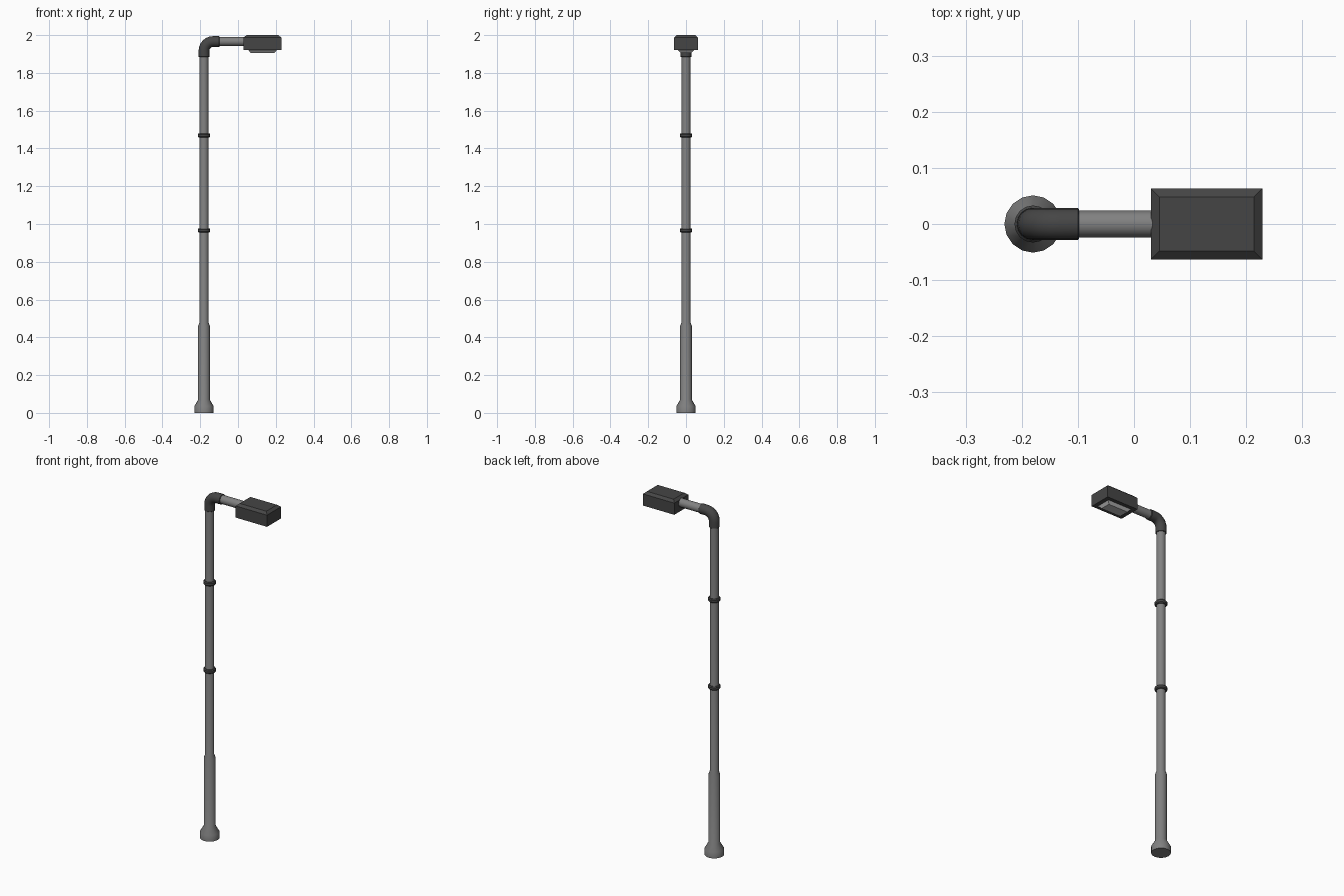
import bpy, bmesh, math
from mathutils import Vector, Matrix

if "Cube" in bpy.data.objects:
    bpy.data.objects.remove(bpy.data.objects["Cube"])

SIDES = 16
POLE_X = -0.18
ARM_Z = 1.966


def material(name, value):
    m = bpy.data.materials.new(name)
    m.diffuse_color = (value, value, value, 1)
    m.use_nodes = True
    m.node_tree.nodes["Principled BSDF"].inputs["Base Color"].default_value = m.diffuse_color
    return m


DARK = material("dark_metal", 0.06)
MID = material("grey_metal", 0.22)
PALE = material("lens_grey", 0.5)


def finish(name, bm, mat, smooth=True):
    bmesh.ops.recalc_face_normals(bm, faces=bm.faces)
    mesh = bpy.data.meshes.new(name)
    bm.to_mesh(mesh)
    bm.free()
    mesh.materials.append(mat)
    ob = bpy.data.objects.new(name, mesh)
    bpy.context.collection.objects.link(ob)
    if smooth:
        bpy.ops.object.select_all(action='DESELECT')
        ob.select_set(True)
        bpy.context.view_layer.objects.active = ob
        bpy.ops.object.shade_smooth_by_angle(angle=math.radians(30))
    return ob


def tube(name, stations, mat):
    """Loft rings given as (x, z, radius, tilt); tilt 0 points up, 90 along +x."""
    bm = bmesh.new()
    rings = []
    for x, z, r, tilt in stations:
        rot = Matrix.Rotation(math.radians(tilt), 3, 'Y')
        ring = []
        for i in range(SIDES):
            a = math.tau * i / SIDES
            p = rot @ Vector((r * math.cos(a), r * math.sin(a), 0))
            ring.append(bm.verts.new(p + Vector((x, 0, z))))
        rings.append(ring)
    for a, b in zip(rings, rings[1:]):
        for i in range(SIDES):
            j = (i + 1) % SIDES
            bm.faces.new((a[i], a[j], b[j], b[i]))
    bm.faces.new(rings[0])
    bm.faces.new(rings[-1])
    return finish(name, bm, mat)


def stacked_box(name, layers, mat):
    """Loft rectangles given as (z, x0, x1, half_y)."""
    bm = bmesh.new()
    rings = [[bm.verts.new(c) for c in ((x0, -h, z), (x1, -h, z), (x1, h, z), (x0, h, z))]
             for z, x0, x1, h in layers]
    for a, b in zip(rings, rings[1:]):
        for i in range(4):
            j = (i + 1) % 4
            bm.faces.new((a[i], a[j], b[j], b[i]))
    bm.faces.new(rings[0])
    bm.faces.new(rings[-1])
    return finish(name, bm, mat, smooth=False)


# Pole with flared foot and thicker lower section
pole = [(0, 0.051), (0.035, 0.051), (0.07, 0.031), (0.46, 0.031), (0.48, 0.024), (1.9, 0.024)]
tube("pole", [(POLE_X, z, r, 0) for z, r in pole], MID)

# Clamp rings
for i, zc in enumerate((0.966, 1.469)):
    prof = [(-0.011, 0.024), (-0.011, 0.029), (-0.006, 0.033),
            (0.006, 0.033), (0.011, 0.029), (0.011, 0.024)]
    tube(f"clamp_ring_{i + 1}", [(POLE_X, zc + dz, r, 0) for dz, r in prof], DARK)

# Elbow joining pole and arm
R, B = 0.0285, 0.048
elbow = [(POLE_X, 1.884, R - 0.002, 0), (POLE_X, 1.886, R, 0)]
for k in range(7):
    t = math.radians(15 * k)
    elbow.append((POLE_X + B - B * math.cos(t), ARM_Z - B + B * math.sin(t), R, 15 * k))
elbow += [(-0.1, ARM_Z, R, 90), (-0.098, ARM_Z, R - 0.002, 90)]
tube("elbow", elbow, DARK)

# Horizontal arm
tube("arm", [(-0.11, ARM_Z, 0.024, 90), (0.045, ARM_Z, 0.024, 90)], MID)

# Lamp head with chamfered top
stacked_box("lamp_head", [(1.92, 0.03, 0.229, 0.0635), (1.987, 0.03, 0.229, 0.0635),
                          (2.0, 0.045, 0.214, 0.0485)], DARK)

# Tapered lens below the head
stacked_box("lamp_lens", [(1.905, 0.068, 0.192, 0.029), (1.921, 0.054, 0.206, 0.043)], PALE)
